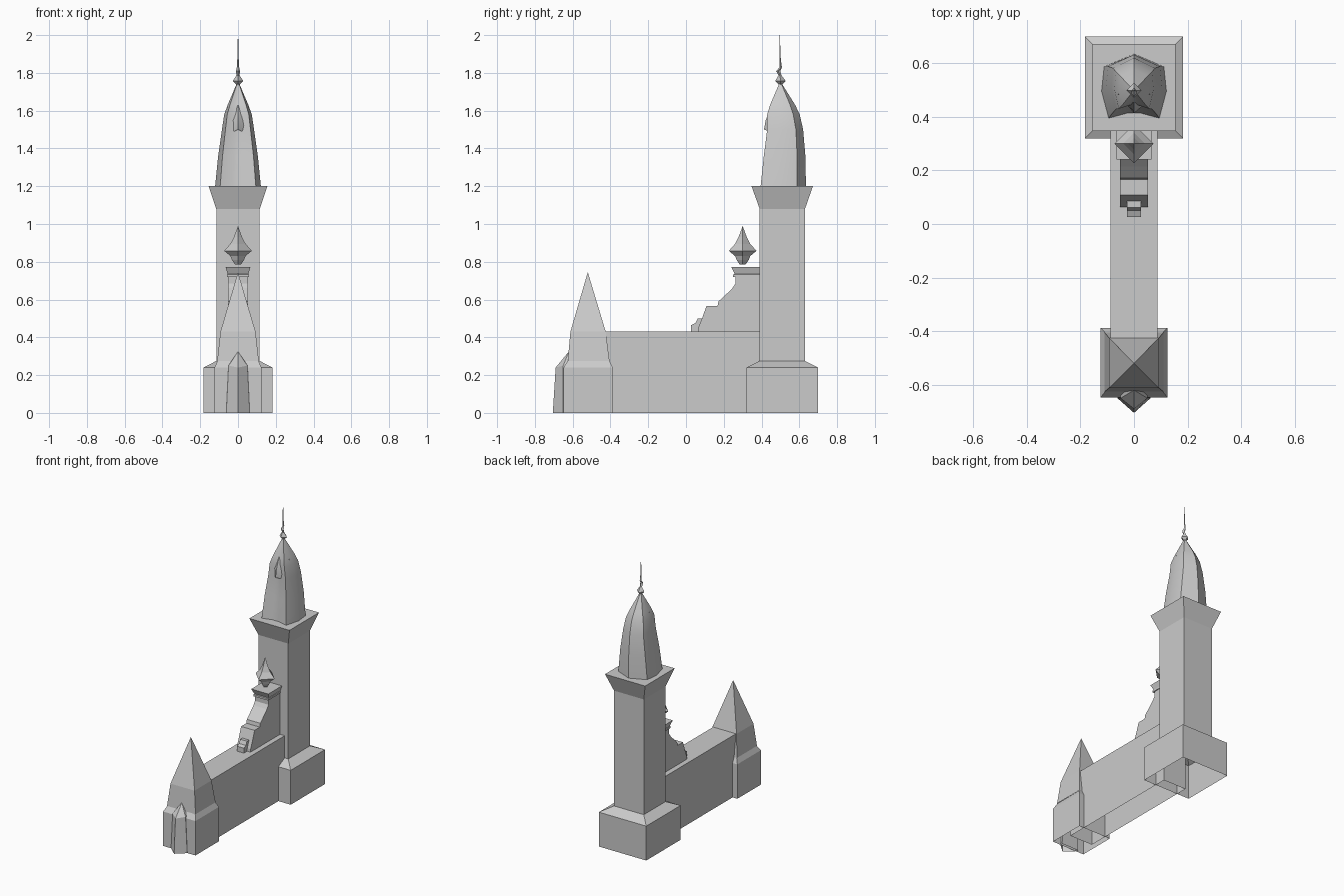
import bpy, bmesh, math
from mathutils import Vector

cube = bpy.data.objects.get("Cube")
if cube:
    bpy.data.objects.remove(cube, do_unlink=True)

stone = bpy.data.materials.new("grey_stone")
stone.use_nodes = True
GREY = (0.6, 0.6, 0.6, 1)
stone.diffuse_color = GREY
stone.node_tree.nodes["Principled BSDF"].inputs["Base Color"].default_value = GREY


def finish(name, bm, smooth=None):
    bmesh.ops.remove_doubles(bm, verts=bm.verts, dist=0.0005)
    bmesh.ops.recalc_face_normals(bm, faces=bm.faces)
    mesh = bpy.data.meshes.new(name)
    bm.to_mesh(mesh)
    bm.free()
    mesh.materials.append(stone)
    if smooth:
        mesh.polygons.foreach_set("use_smooth", [True] * len(mesh.polygons))
        mesh.set_sharp_from_angle(angle=math.radians(smooth))
    obj = bpy.data.objects.new(name, mesh)
    bpy.context.collection.objects.link(obj)
    return obj


def loft(name, rings, smooth=None, bottom=False):
    """Skin a stack of equal-length rings; the underside is open by default."""
    bm = bmesh.new()
    rows = [[bm.verts.new(p) for p in ring] for ring in rings]
    n = len(rows[0])
    for low, high in zip(rows, rows[1:]):
        for i in range(n):
            j = (i + 1) % n
            bm.faces.new((low[i], low[j], high[j], high[i]))
    bm.faces.new(rows[-1])
    if bottom:
        bm.faces.new(rows[0][::-1])
    return finish(name, bm, smooth)


def rect(w, front, back, z):
    return [(-w, front, z), (w, front, z), (w, back, z), (-w, back, z)]


def diamond(r, y, z):
    return [(0, y - r, z), (r, y, z), (0, y + r, z), (-r, y, z)]


def extrude_side(name, profile, w):
    """Extrude a (y, z) outline across x."""
    bm = bmesh.new()
    face = bm.faces.new([bm.verts.new((-w, y, z)) for y, z in profile])
    new = bmesh.ops.extrude_face_region(bm, geom=[face])["geom"]
    bmesh.ops.translate(bm, vec=(2 * w, 0, 0),
                        verts=[v for v in new if isinstance(v, bmesh.types.BMVert)])
    return finish(name, bm)


# Tower: plinth, shaft and flared cornice
loft("tower_plinth", [rect(0.183, 0.32, 0.70, 0), rect(0.183, 0.32, 0.70, 0.24),
                      rect(0.115, 0.39, 0.63, 0.275)])
loft("tower_shaft", [rect(0.115, 0.39, 0.63, 0.24), rect(0.115, 0.39, 0.63, 1.08),
                     rect(0.155, 0.347, 0.672, 1.2)])

# Low wall
loft("wall", [rect(0.088, -0.52, 0.40, 0), rect(0.088, -0.52, 0.40, 0.43)])

# Front post with pointed roof
loft("post_plinth", [rect(0.125, -0.648, -0.388, 0), rect(0.125, -0.648, -0.388, 0.24),
                     rect(0.108, -0.626, -0.405, 0.275)])
loft("post_roof", [rect(0.11, -0.626, -0.405, 0.275), rect(0.093, -0.612, -0.425, 0.43),
                   rect(0.0001, -0.52, -0.52, 0.745)])

# Wedge buttress on the front of the post
loft("post_prow", [
    [(-0.065, -0.63, 0), (-0.062, -0.65, 0), (0, -0.705, 0), (0.062, -0.65, 0), (0.065, -0.63, 0)],
    [(-0.052, -0.63, 0.25), (-0.05, -0.65, 0.25), (0, -0.69, 0.24), (0.05, -0.65, 0.25),
     (0.052, -0.63, 0.25)],
    [(0, -0.62, 0.325)] * 5])

# Stepped scroll buttress and its cap
extrude_side("scroll_buttress", [
    (0.40, 0.42), (0.062, 0.42), (0.065, 0.45), (0.085, 0.50), (0.108, 0.565), (0.167, 0.565),
    (0.172, 0.59), (0.215, 0.63), (0.245, 0.66), (0.262, 0.685), (0.262, 0.73), (0.40, 0.73)], 0.052)
extrude_side("scroll_toe", [
    (0.10, 0.42), (0.027, 0.42), (0.027, 0.465), (0.05, 0.475), (0.062, 0.50), (0.10, 0.50)], 0.026)
loft("buttress_cap", [rect(0.057, 0.25, 0.40, 0.72), rect(0.057, 0.25, 0.40, 0.733),
                      rect(0.054, 0.258, 0.40, 0.735), rect(0.066, 0.24, 0.40, 0.772)], bottom=True)

# Diamond finial above the cap
loft("finial", [diamond(r, 0.30, z) for r, z in
                [(0.015, 0.785), (0.032, 0.81), (0.04, 0.83), (0.073, 0.858),
                 (0.04, 0.895), (0.022, 0.93), (0.0001, 0.99)]], bottom=True)

# Faceted dome: one plan outline fitted to a width and depth at each height
half = [(0.92, 0.8), (1, 0.42), (0.78, 0), (0.2, 0.08)]
plan = [(0, 1)] + half + [(-u, v) for u, v in reversed(half)]


def dome_ring(w, front, back, z):
    return [(u * w, front + v * (back - front), z) for u, v in plan]


loft("dome", [dome_ring(*level) for level in
              [(0.121, 0.395, 0.635, 1.2), (0.105, 0.412, 0.632, 1.36), (0.085, 0.43, 0.62, 1.5),
               (0.073, 0.43, 0.602, 1.58), (0.055, 0.445, 0.578, 1.63), (0.006, 0.494, 0.506, 1.745)]],
     smooth=35)

# Pointed hood on the front of the dome
loft("dome_hood", [
    [(-0.02, 0.44, 1.49), (0, 0.413, 1.50), (0.02, 0.44, 1.49), (0, 0.48, 1.5)],
    [(-0.07, 0.475, 1.55), (0, 0.422, 1.55), (0.07, 0.475, 1.55), (0, 0.50, 1.55)],
    [(-0.058, 0.485, 1.615), (0, 0.446, 1.61), (0.058, 0.485, 1.615), (0, 0.51, 1.61)],
    [(0, 0.495, 1.72)] * 4], smooth=35, bottom=True)

# Spire: knob, wavering stem and needle
loft("spire", [diamond(r, y, z) for r, y, z in
               [(0.008, 0.50, 1.725), (0.01, 0.50, 1.74), (0.028, 0.50, 1.757), (0.008, 0.498, 1.787),
                (0.011, 0.488, 1.81), (0.006, 0.502, 1.83), (0.004, 0.498, 1.87), (0.0008, 0.496, 2.0)]])
